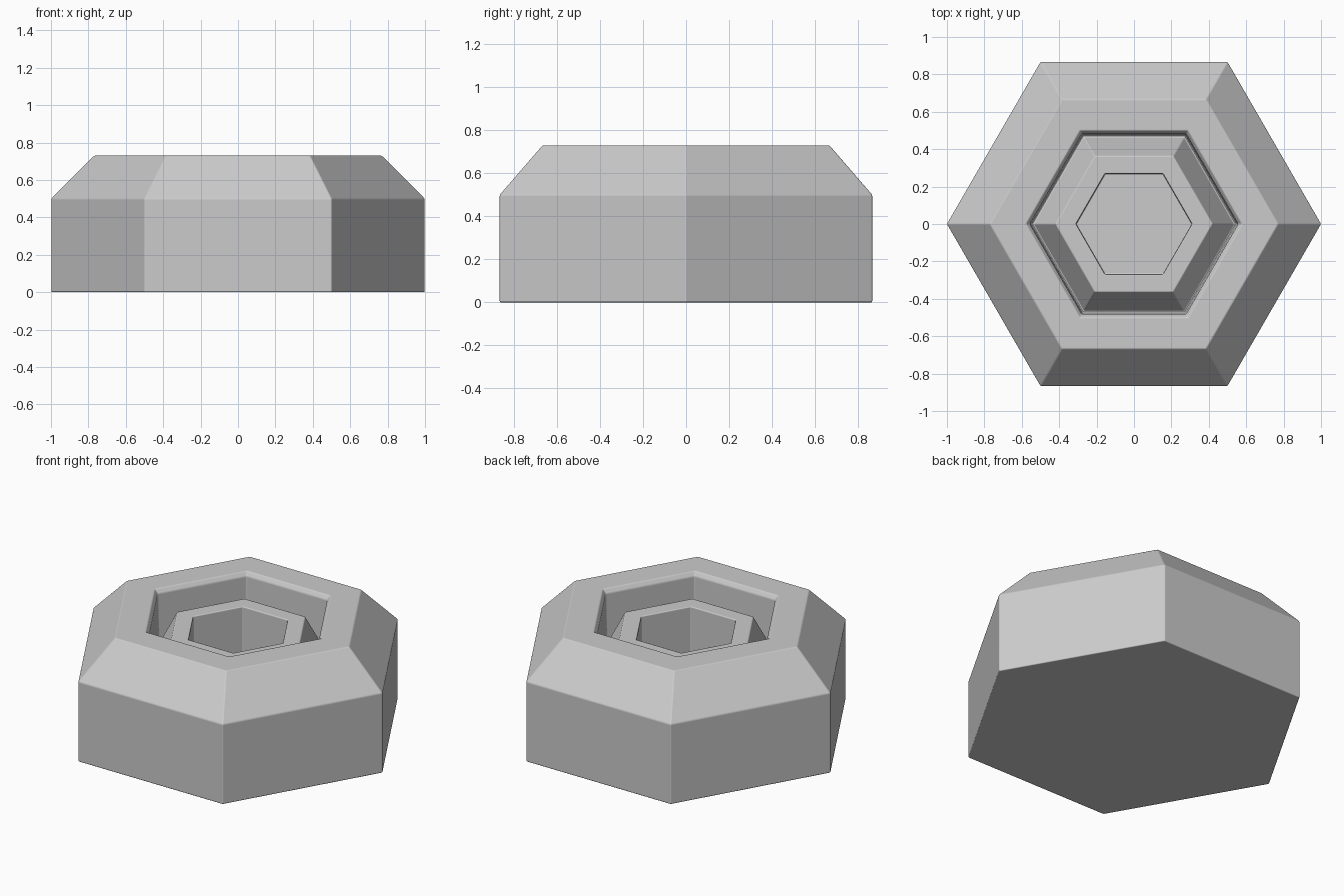
import bpy, bmesh
from math import cos, sin, pi

if "Cube" in bpy.data.objects:
    bpy.data.objects.remove(bpy.data.objects["Cube"])


def hex_lathe(name, profile, bevel):
    """Six-sided solid from (corner radius, height) rings, capped at both ends."""
    bm = bmesh.new()
    rings = [[bm.verts.new((r * cos(i * pi / 3), r * sin(i * pi / 3), z))
              for i in range(6)] for r, z in profile]
    for a, b in zip(rings, rings[1:]):
        for i in range(6):
            j = (i + 1) % 6
            bm.faces.new((a[i], a[j], b[j], b[i]))
    bm.faces.new(rings[0][::-1])
    bm.faces.new(rings[-1])
    bmesh.ops.recalc_face_normals(bm, faces=bm.faces)
    mesh = bpy.data.meshes.new(name)
    bm.to_mesh(mesh)
    bm.free()
    for p in mesh.polygons:
        p.use_smooth = True
    obj = bpy.data.objects.new(name, mesh)
    bpy.context.collection.objects.link(obj)
    # fine edge rounding that leaves the big faces flat
    mod = obj.modifiers.new("edge_rounding", 'BEVEL')
    mod.width = bevel
    mod.segments = 2
    mod.limit_method = 'ANGLE'
    mod.harden_normals = True
    return obj


# chamfered body, recess, inner collar and central socket in one profile
hex_lathe("hex_nut", [
    (1.0, 0.0), (1.0, 0.50), (0.77, 0.73),      # outer wall and chamfer
    (0.577, 0.73), (0.557, 0.705),              # rim and its inner lip
    (0.55, 0.42), (0.535, 0.42),                # recess wall and groove
    (0.42, 0.63), (0.31, 0.63),                 # sloped collar and its top
    (0.31, 0.25),                               # socket
], 0.007)
